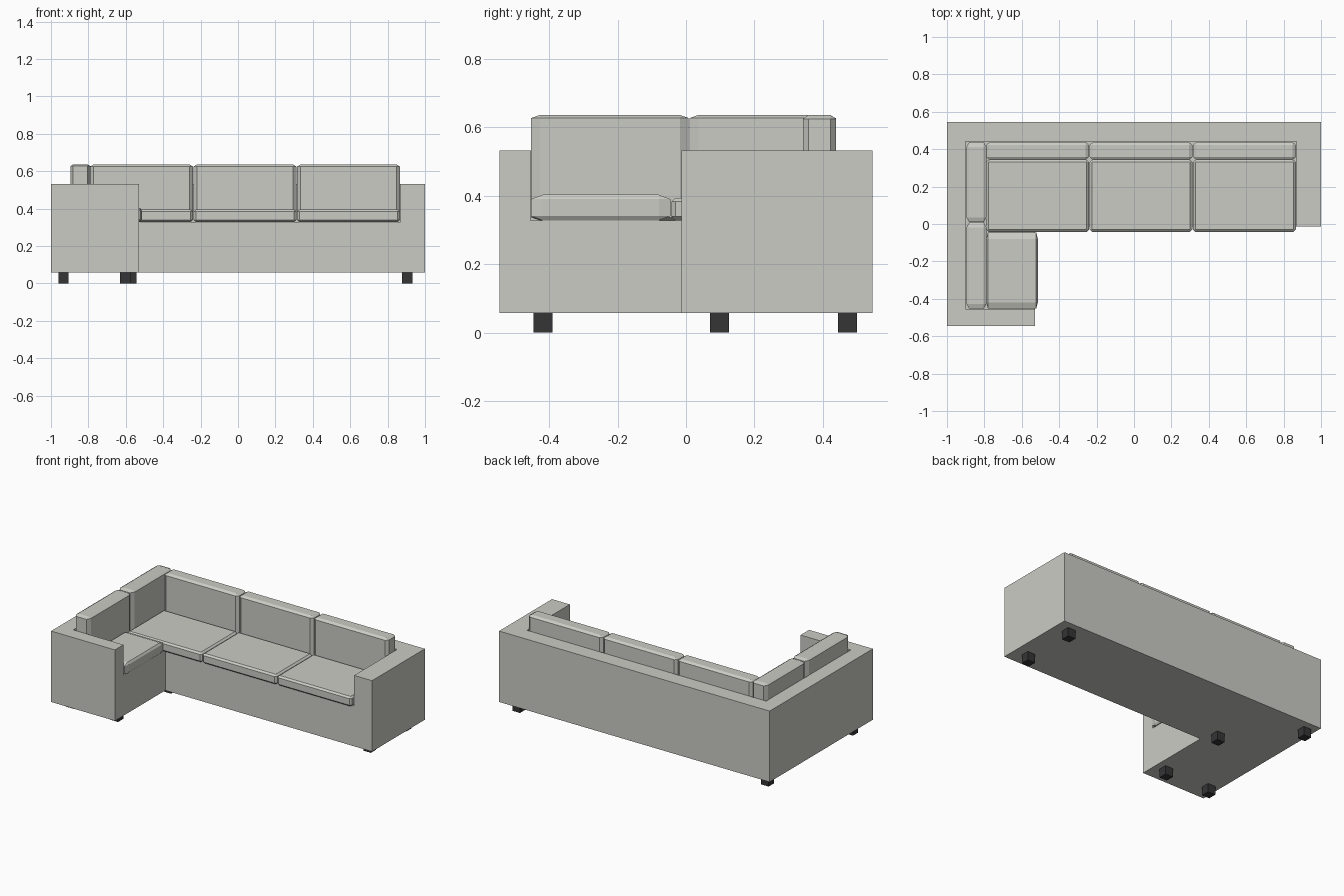
import bpy, bmesh
from itertools import product

if "Cube" in bpy.data.objects:
    bpy.data.objects.remove(bpy.data.objects["Cube"])


def material(name, rgb):
    m = bpy.data.materials.new(name)
    m.diffuse_color = (*rgb, 1)
    m.use_nodes = True
    m.node_tree.nodes["Principled BSDF"].inputs["Base Color"].default_value = m.diffuse_color
    return m


FABRIC = material("light grey fabric", (0.60, 0.60, 0.56))
DARK = material("dark feet", (0.035, 0.035, 0.037))


def finish(name, bm, mat):
    bmesh.ops.recalc_face_normals(bm, faces=bm.faces[:])
    me = bpy.data.meshes.new(name)
    bm.to_mesh(me)
    bm.free()
    me.materials.append(mat)
    ob = bpy.data.objects.new(name, me)
    bpy.context.collection.objects.link(ob)
    return ob


def prism(name, outline, z0, z1, mat):
    bm = bmesh.new()
    f = bm.faces.new([bm.verts.new((x, y, z0)) for x, y in outline])
    r = bmesh.ops.extrude_face_region(bm, geom=[f], use_keep_orig=True)
    for v in r["geom"]:
        if isinstance(v, bmesh.types.BMVert):
            v.co.z = z1
    return finish(name, bm, mat)


def cushion(name, lo, hi, bev):
    """Box with chamfered edges, separate chamfer size per axis."""
    bm = bmesh.new()
    for s in product((0, 1), repeat=3):
        for axis in range(3):
            co = [(hi[i] if s[i] else lo[i]) +
                  (0 if i == axis else (-bev[i] if s[i] else bev[i]))
                  for i in range(3)]
            bm.verts.new(co)
    bmesh.ops.convex_hull(bm, input=bm.verts[:])
    bmesh.ops.dissolve_limit(bm, angle_limit=0.01, verts=bm.verts[:], edges=bm.edges[:])
    return finish(name, bm, FABRIC)


# L-shaped frame with the seating area cut out down to the deck
frame = prism("sofa_frame", [(-1, -.545), (-.528, -.545), (-.528, -.013), (1, -.013),
                             (1, .545), (-1, .545)], .058, .532, FABRIC)
cutter = prism("seat_cutter", [(-.9, -.455), (-.4, -.455), (-.4, -.2), (.868, -.2),
                               (.868, .44), (-.9, .44)], .328, .8, FABRIC)
cutter.hide_render = True
mod = frame.modifiers.new("seat_cut", 'BOOLEAN')
mod.operation = 'DIFFERENCE'
mod.solver = 'EXACT'
mod.object = cutter
bpy.context.view_layer.objects.active = frame
bpy.ops.object.modifier_apply(modifier=mod.name)
bpy.data.objects.remove(cutter)

# Three seats with back cushions along the long side
for i in range(3):
    x0 = -.79 + i * .553
    x1 = x0 + .549
    cushion(f"seat_cushion_{i + 1}", (x0, -.042, .328), (x1, .343, .394), (.012, .012, .011))
    cushion(f"back_cushion_{i + 1}", (x0, .342, .328), (x1, .438, .636), (.018, .016, .011))

# Short side seat and its two back cushions
cushion("side_seat_cushion", (-.79, -.453, .328), (-.514, -.045, .403), (.009, .034, .013))
cushion("side_back_cushion_1", (-.896, -.453, .328), (-.789, .008, .636), (.015, .026, .009))
cushion("side_back_cushion_2", (-.896, .010, .328), (-.789, .438, .636), (.015, .026, .009))

# Six square feet
h = .028
for i, (x, y) in enumerate([(-.933, -.418), (-.602, -.418), (-.572, .098),
                            (.905, .098), (.905, .472), (-.933, .472)]):
    prism(f"foot_{i + 1}", [(x - h, y - h), (x + h, y - h), (x + h, y + h), (x - h, y + h)],
          0, .06, DARK)
